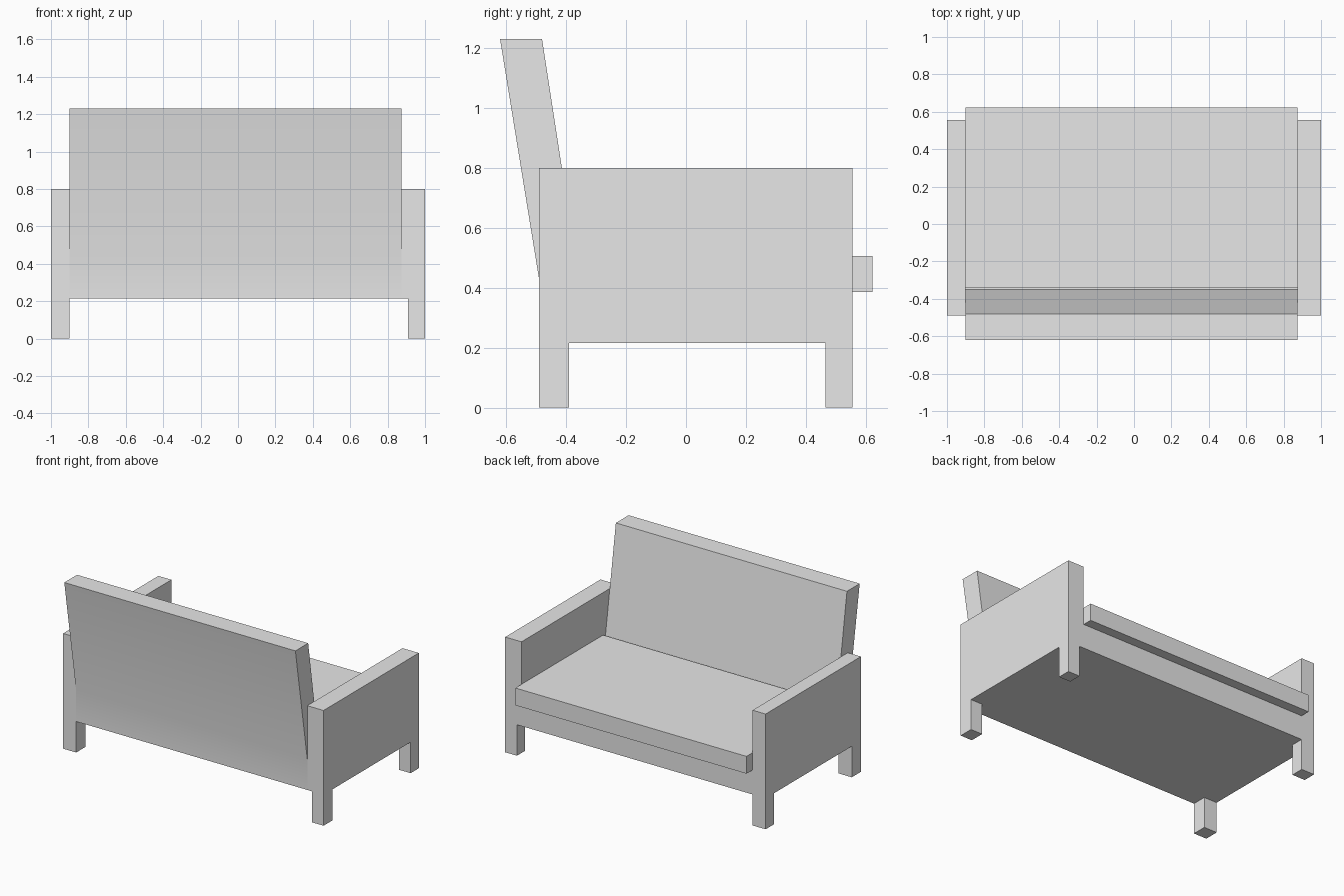
import bpy
import bmesh
import math

cube = bpy.data.objects.get("Cube")
if cube:
    bpy.data.objects.remove(cube, do_unlink=True)

grey = bpy.data.materials.new("plain_grey")
grey.use_nodes = True
colour = (0.8, 0.8, 0.8, 1)
grey.diffuse_color = colour
grey.node_tree.nodes["Principled BSDF"].inputs["Base Color"].default_value = colour


def extrude_profile(name, profile, left, right):
    """Extrude a closed (y, z) outline from x = left to x = right."""
    bm = bmesh.new()
    face = bm.faces.new([bm.verts.new((left, y, z)) for y, z in profile])
    result = bmesh.ops.extrude_face_region(bm, geom=[face])
    moved = [v for v in result["geom"] if isinstance(v, bmesh.types.BMVert)]
    bmesh.ops.translate(bm, verts=moved, vec=(right - left, 0, 0))
    bmesh.ops.recalc_face_normals(bm, faces=bm.faces)
    mesh = bpy.data.meshes.new(name)
    bm.to_mesh(mesh)
    bm.free()
    mesh.materials.append(grey)
    obj = bpy.data.objects.new(name, mesh)
    bpy.context.collection.objects.link(obj)
    return obj


def box(name, x, y, z):
    outline = [(y[0], z[0]), (y[1], z[0]), (y[1], z[1]), (y[0], z[1])]
    return extrude_profile(name, outline, *x)


back, front = -0.49, 0.555
inner_right, inner_left = -0.90, 0.875
base, seat_base, seat_top, arm_top = 0.215, 0.385, 0.505, 0.80

# Seat base and leaning backrest share one outline
frame = extrude_profile("seat_base_and_backrest", [
    (back, base), (front, base), (front, seat_base), (-0.35, seat_base),
    (-0.48, 1.23), (-0.62, 1.23), (back, 0.43),
], inner_right, inner_left)
bpy.context.view_layer.objects.active = frame
frame.select_set(True)
bpy.ops.object.shade_smooth_by_angle(angle=math.radians(30))
frame.select_set(False)

# Seat cushion overhanging the base
box("seat_cushion", (inner_right, inner_left), (-0.34, 0.622), (seat_base, seat_top))

# Armrests and legs on each side
sides = {"right": ((-1, inner_right), (-1, -0.90)),
         "left": ((inner_left, 1), (0.91, 1))}
for side, (arm_x, leg_x) in sides.items():
    box(side + "_armrest", arm_x, (back, front), (base, arm_top))
    box(side + "_backrest_leg", leg_x, (back, -0.39), (0, base))
    box(side + "_seat_leg", leg_x, (0.465, front), (0, base))
